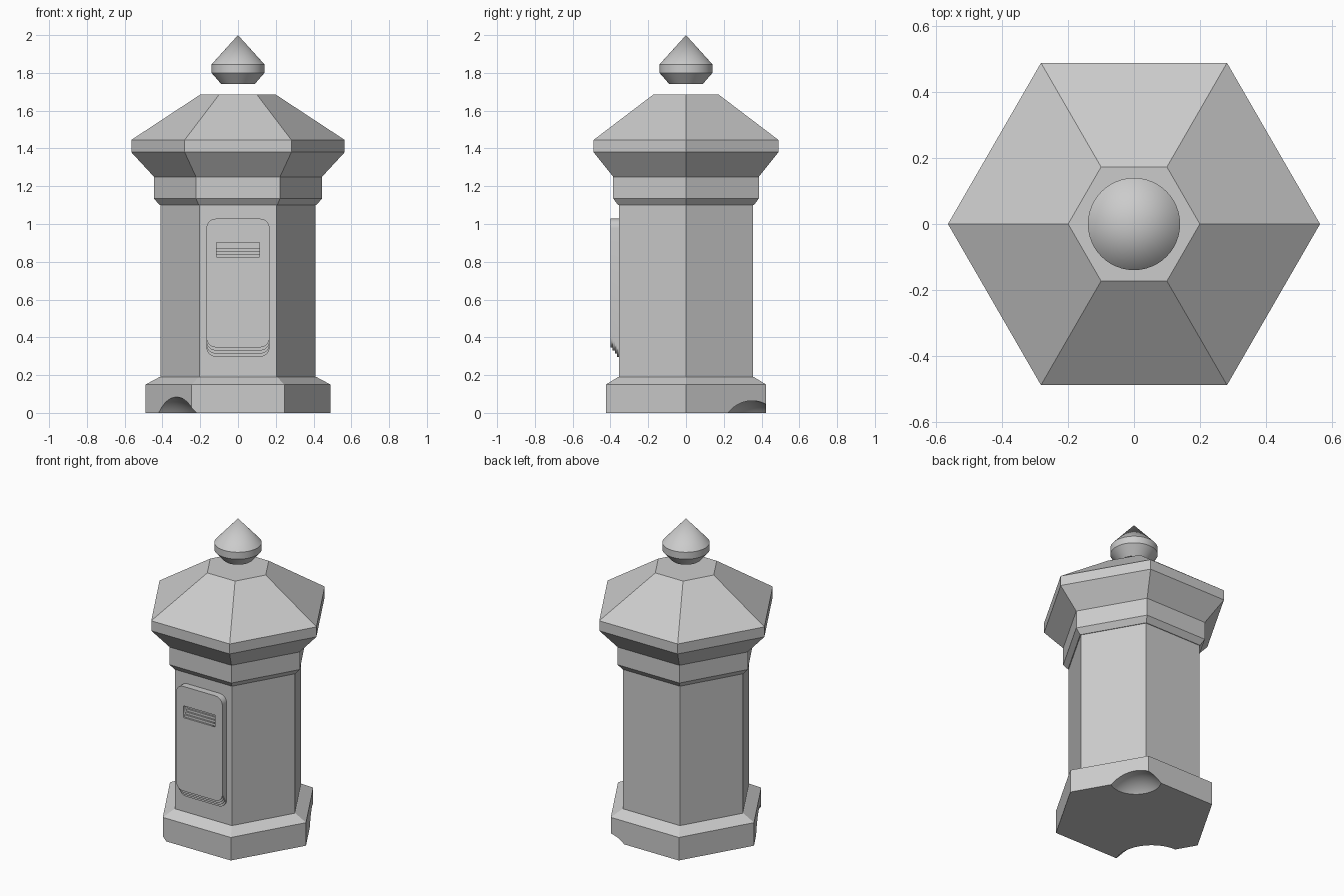
import bpy, bmesh, math
from mathutils import Vector

cube = bpy.data.objects.get("Cube")
if cube:
    bpy.data.objects.remove(cube, do_unlink=True)

GREY = (0.6, 0.6, 0.6, 1.0)
mat = bpy.data.materials.new("stone_grey")
mat.use_nodes = True
mat.diffuse_color = GREY
mat.node_tree.nodes["Principled BSDF"].inputs["Base Color"].default_value = GREY


def activate(obj):
    bpy.ops.object.select_all(action='DESELECT')
    obj.select_set(True)
    bpy.context.view_layer.objects.active = obj


def lathe(name, profile, sides):
    """Stack regular polygon rings (radius, height) into a closed solid."""
    bm = bmesh.new()
    rings = []
    for r, z in profile:
        if r == 0:
            rings.append([bm.verts.new((0, 0, z))] * sides)
        else:
            step = math.tau / sides
            rings.append([bm.verts.new((r * math.cos(i * step), r * math.sin(i * step), z))
                          for i in range(sides)])
    for low, high in zip(rings, rings[1:]):
        for i in range(sides):
            j = (i + 1) % sides
            bm.faces.new(list(dict.fromkeys((low[i], low[j], high[j], high[i]))))
    bm.faces.new(rings[0][::-1])
    if profile[-1][0] > 0:
        bm.faces.new(rings[-1])
    mesh = bpy.data.meshes.new(name)
    bm.to_mesh(mesh)
    bm.free()
    mesh.materials.append(mat)
    obj = bpy.data.objects.new(name, mesh)
    bpy.context.collection.objects.link(obj)
    return obj


def rounded_rect(x0, x1, z0, z1, r, steps=6):
    """Outline of a rectangle with rounded corners."""
    if r == 0:
        return [(x0, z0), (x1, z0), (x1, z1), (x0, z1)]
    centres = [(x1 - r, z1 - r), (x0 + r, z1 - r), (x0 + r, z0 + r), (x1 - r, z0 + r)]
    pts = []
    for q, (cx, cz) in enumerate(centres):
        for s in range(steps + 1):
            a = (q + s / steps) * math.pi / 2
            pts.append((cx + r * math.cos(a), cz + r * math.sin(a)))
    return pts


def plate(name, outlines, y_mid, thickness):
    """Upright plate facing the front; later outlines are holes."""
    curve = bpy.data.curves.new(name, 'CURVE')
    curve.dimensions = '2D'
    curve.fill_mode = 'BOTH'
    curve.extrude = thickness / 2
    for pts in outlines:
        spline = curve.splines.new('POLY')
        spline.points.add(len(pts) - 1)
        for p, (x, z) in zip(spline.points, pts):
            p.co = (x, z, 0, 1)
        spline.use_cyclic_u = True
    curve.materials.append(mat)
    obj = bpy.data.objects.new(name, curve)
    bpy.context.collection.objects.link(obj)
    obj.location.y = y_mid
    obj.rotation_euler.x = math.pi / 2
    activate(obj)
    bpy.ops.object.convert(target='MESH')
    return bpy.context.object


# Six-sided plinth, body and roof
plinth = lathe("plinth", [(0.49, 0), (0.49, 0.15), (0.415, 0.19)], 6)
lathe("body", [(0.41, 0.17), (0.41, 1.12)], 6)
lathe("collar", [(0.415, 1.10), (0.445, 1.135), (0.445, 1.25)], 6)
lathe("roof", [(0.445, 1.25), (0.565, 1.38), (0.565, 1.445), (0.2, 1.685)], 6)

# Round pointed finial, hovering above the roof
finial = lathe("finial", [(0.088, 1.74), (0.14, 1.80), (0.14, 1.845), (0, 2.0)], 48)
activate(finial)
bpy.ops.object.shade_smooth_by_angle(angle=math.radians(25))

# Two rounded hollows worn into the foot of the plinth
hollows = [((-0.421, -0.34, -0.17), 0.277), ((0.273, 0.342, -0.14), 0.205)]
for centre, radius in hollows:
    bpy.ops.mesh.primitive_uv_sphere_add(segments=64, ring_count=32, radius=radius, location=centre)
    cutter = bpy.context.object
    cutter.name = "hollow_cutter"
    cutter.data.materials.append(mat)
    cut = plinth.modifiers.new("hollow", 'BOOLEAN')
    cut.operation = 'DIFFERENCE'
    cut.solver = 'EXACT'
    cut.object = cutter
    activate(plinth)
    bpy.ops.object.modifier_apply(modifier=cut.name)
    bpy.data.objects.remove(cutter, do_unlink=True)
activate(plinth)
bpy.ops.object.shade_smooth_by_angle(angle=math.radians(20))

# Door panel in thin layers: stepped lower edge and stepped slot sill
LAYERS = 4
DEPTH = 0.011
for i in range(LAYERS):
    t = i / (LAYERS - 1)
    door = rounded_rect(-0.167, 0.167, 0.297 + 0.05 * t, 1.028, 0.05)
    slot = rounded_rect(-0.115, 0.113, 0.87 - 0.045 * t, 0.902, 0)
    plate(f"door_layer_{i + 1}", [door, slot], -0.355 - DEPTH * (i + 0.5), DEPTH)
